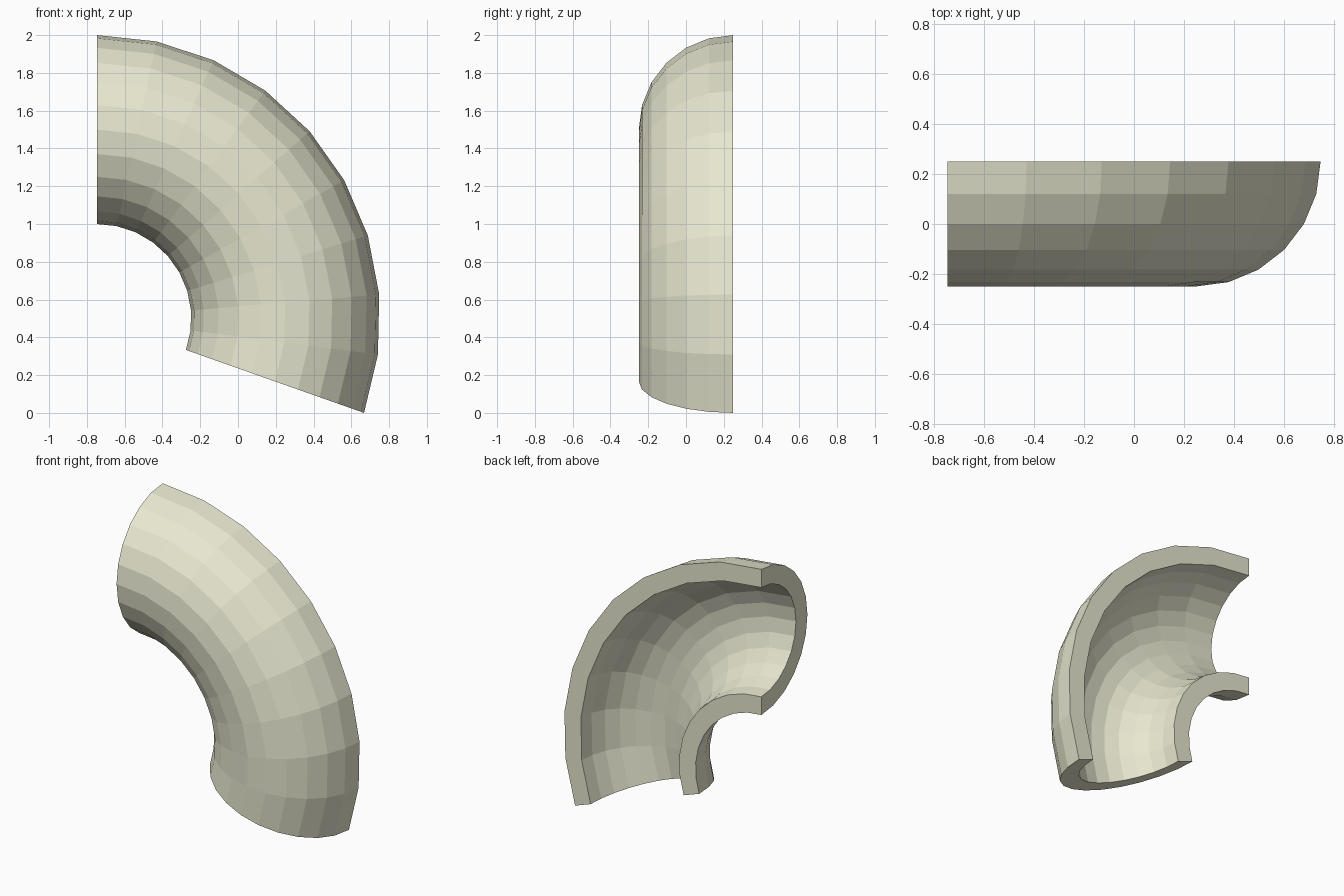
import bpy, bmesh, math

if "Cube" in bpy.data.objects:
    bpy.data.objects.remove(bpy.data.objects["Cube"])

CX, CZ, Y_BACK = -0.747, 0.5, 0.25      # bend centre and open back plane
BEND, OUTER, INNER = 1.0, 0.5, 0.375    # bend radius, tube radii
SIDES, STEPS = 12, 9
SWEEP = math.pi / 2 + math.asin(1 / 3)


def half_ring(r):
    """Half circle section as (distance from bend centre, y)."""
    return [(BEND + r * math.cos(math.pi * i / SIDES),
             Y_BACK - r * math.sin(math.pi * i / SIDES)) for i in range(SIDES + 1)]


# C-shaped wall section: outer half circle, then the inner one back again
section = half_ring(OUTER) + half_ring(INNER)[::-1]
n = len(section)

bm = bmesh.new()
rings = []
for s in range(STEPS + 1):
    a = math.pi / 2 - SWEEP * s / STEPS
    rings.append([bm.verts.new((CX + d * math.cos(a), y, CZ + d * math.sin(a)))
                  for d, y in section])

# Walls and flat cut edges
for r0, r1 in zip(rings, rings[1:]):
    for i in range(n):
        j = (i + 1) % n
        bm.faces.new((r0[i], r0[j], r1[j], r1[i]))

# End caps
for ring in (rings[0], rings[-1]):
    for i in range(SIDES):
        bm.faces.new((ring[i], ring[i + 1], ring[n - 2 - i], ring[n - 1 - i]))

bmesh.ops.recalc_face_normals(bm, faces=bm.faces)
mesh = bpy.data.meshes.new("half_pipe_elbow")
bm.to_mesh(mesh)
bm.free()

mat = bpy.data.materials.new("cream")
mat.diffuse_color = (0.8, 0.8, 0.63, 1)
mat.use_nodes = True
mat.node_tree.nodes["Principled BSDF"].inputs["Base Color"].default_value = mat.diffuse_color
mesh.materials.append(mat)
bpy.context.collection.objects.link(bpy.data.objects.new("half_pipe_elbow", mesh))
